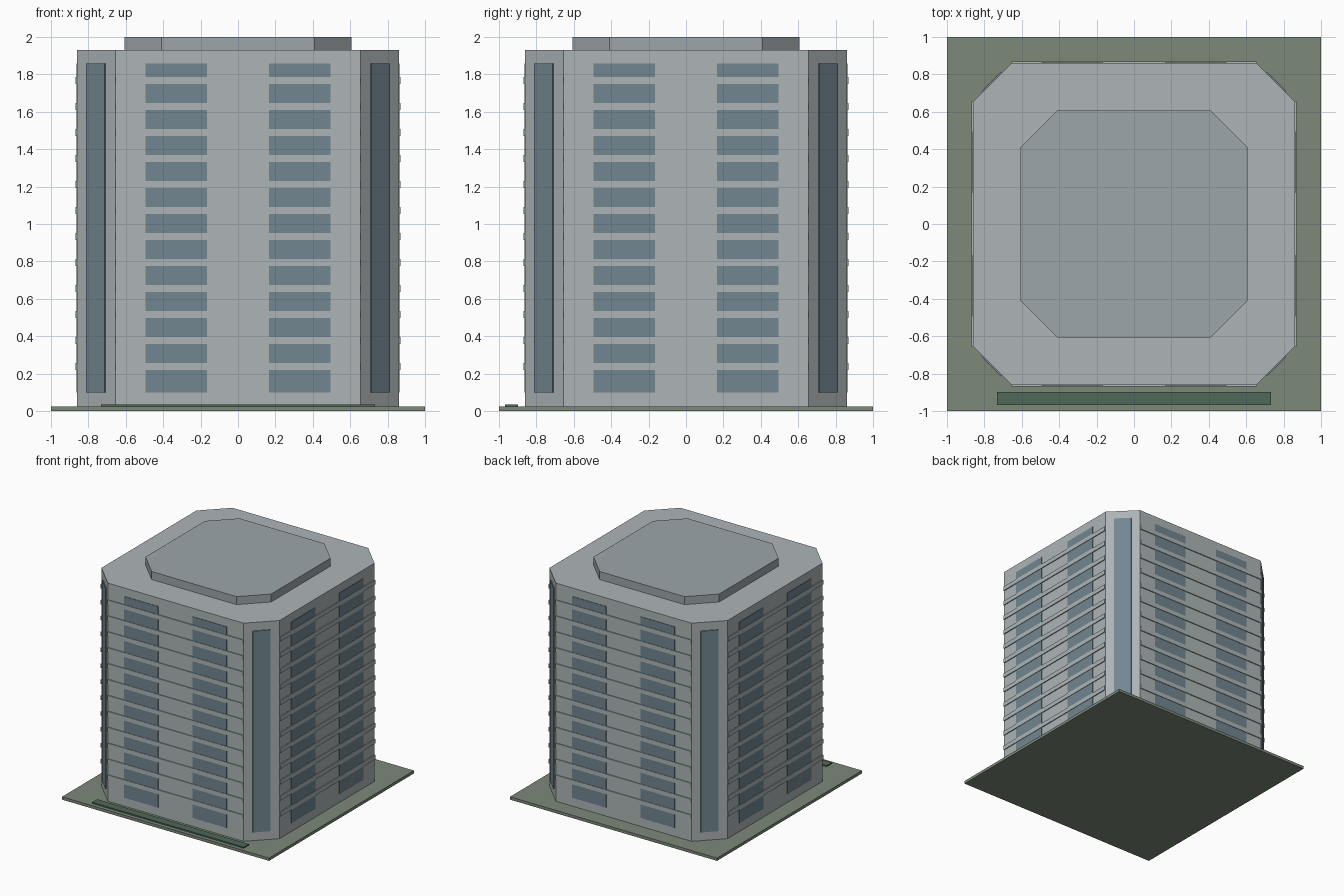
import bpy, bmesh, math
from mathutils import Matrix

if "Cube" in bpy.data.objects:
    bpy.data.objects.remove(bpy.data.objects["Cube"])


def material(name, rgb):
    m = bpy.data.materials.new(name)
    m.diffuse_color = (*rgb, 1)
    m.use_nodes = True
    m.node_tree.nodes["Principled BSDF"].inputs["Base Color"].default_value = m.diffuse_color
    return m


CONCRETE = material("concrete", (0.42, 0.46, 0.47))
ROOF = material("roof_grey", (0.34, 0.38, 0.40))
GLASS = material("glass", (0.17, 0.24, 0.28))
GRASS = material("grass", (0.20, 0.25, 0.19))
HEDGE = material("hedge", (0.08, 0.14, 0.10))


def finish(name, bm, mat):
    bmesh.ops.recalc_face_normals(bm, faces=bm.faces)
    mesh = bpy.data.meshes.new(name)
    bm.to_mesh(mesh)
    bm.free()
    mesh.materials.append(mat)
    ob = bpy.data.objects.new(name, mesh)
    bpy.context.collection.objects.link(ob)
    return ob


def box(name, x, y, z, mat, turn=0):
    """Box from (min, max) ranges, turned about the z axis."""
    bm = bmesh.new()
    bmesh.ops.create_cube(bm, size=1)
    for v in bm.verts:
        v.co = [r[0] if c < 0 else r[1] for c, r in zip(v.co, (x, y, z))]
    bm.transform(Matrix.Rotation(turn, 4, 'Z'))
    return finish(name, bm, mat)


def chamfered_block(name, half, flat, z0, z1, mat):
    """Square prism with cut corners; flat is the half length of each main side."""
    corners = [(flat, -half), (half, -flat), (half, flat), (flat, half),
               (-flat, half), (-half, flat), (-half, -flat), (-flat, -half)]
    bm = bmesh.new()
    base = bm.faces.new([bm.verts.new((x, y, z0)) for x, y in corners])
    top = bmesh.ops.extrude_face_region(bm, geom=[base], use_keep_orig=True)["geom"]
    verts = [g for g in top if isinstance(g, bmesh.types.BMVert)]
    bmesh.ops.translate(bm, verts=verts, vec=(0, 0, z1 - z0))
    return finish(name, bm, mat)


HALF, FLAT, BASE = 0.86, 0.655, 0.025

# Site and main masses
box("ground_slab", (-1, 1), (-1, 1), (0, BASE), GRASS)
box("hedge", (-0.732, 0.732), (-0.967, -0.897), (BASE, 0.036), HEDGE)
chamfered_block("tower", HALF, FLAT, BASE, 1.93, CONCRETE)
chamfered_block("roof_cap", 0.607, 0.41, 1.93, 2.0, ROOF)

diag = (HALF + FLAT) / math.sqrt(2)   # distance of the cut corners from the axis
for i, side in enumerate(("front", "right", "back", "left")):
    turn = i * math.pi / 2
    # Tall window strips, two per side
    for label, x in (("a", (-0.495, -0.167)), ("b", (0.167, 0.495))):
        box(f"window_strip_{side}_{label}", x, (-HALF - 0.004, -HALF + 0.02),
            (0.10, 1.857), GLASS, turn)
    # Floor bands crossing the windows
    for floor in range(12):
        z = 0.22 + floor * 0.1389
        box(f"floor_band_{side}_{floor + 1}", (-FLAT, FLAT),
            (-HALF - 0.008, -HALF + 0.02), (z, z + 0.038), CONCRETE, turn)
    # Corner window strip on the cut corner
    box(f"corner_window_{side}", (-0.071, 0.071), (-diag - 0.008, -diag + 0.02),
        (0.10, 1.857), GLASS, turn + math.pi / 4)
